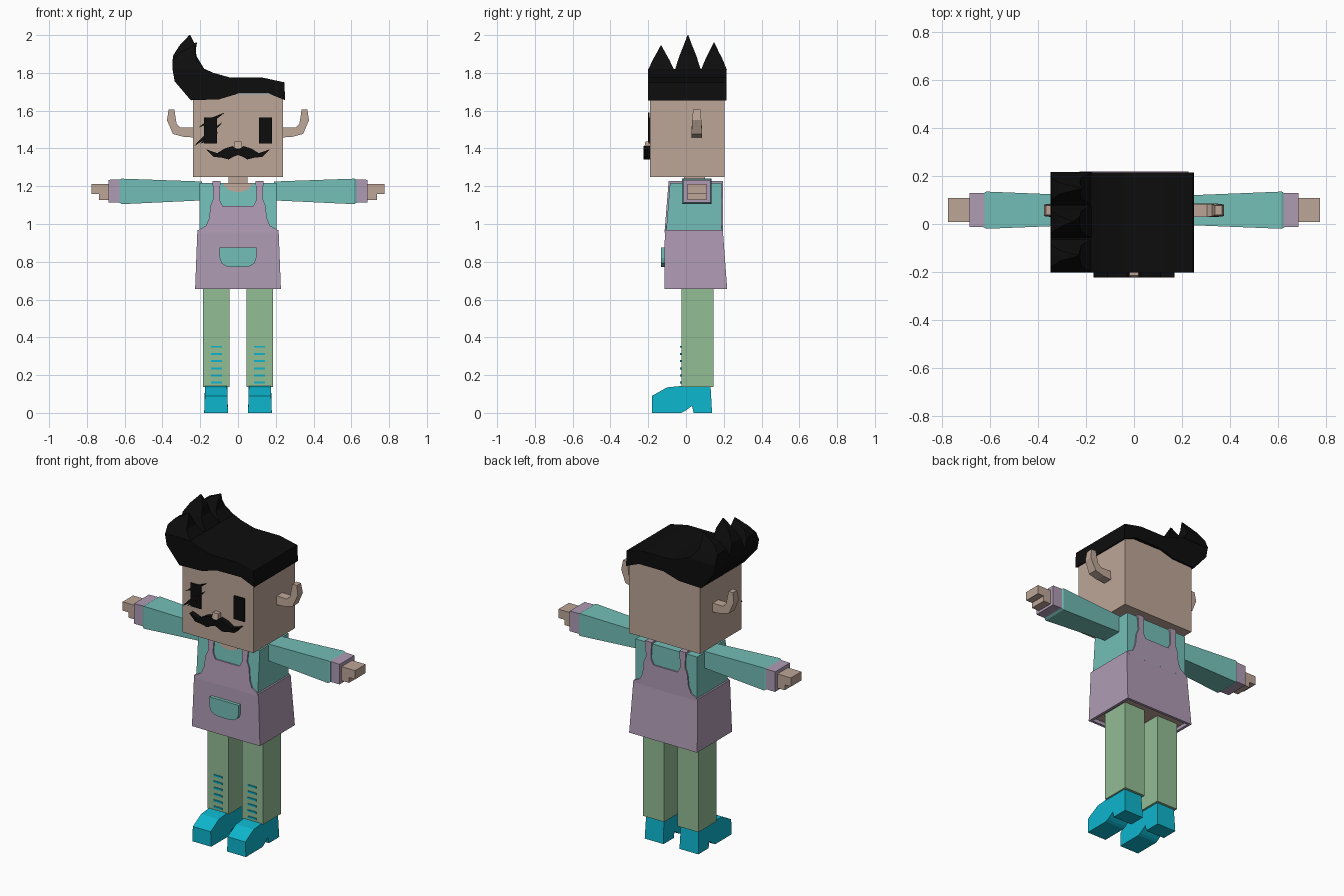
import bpy, bmesh, math

cube = bpy.data.objects.get("Cube")
if cube:
    bpy.data.objects.remove(cube, do_unlink=True)


def material(name, rgb):
    m = bpy.data.materials.new(name)
    m.use_nodes = True
    m.diffuse_color = (*rgb, 1)
    m.node_tree.nodes["Principled BSDF"].inputs["Base Color"].default_value = (*rgb, 1)
    return m


SKIN = material("skin", (0.51, 0.38, 0.31))
BLACK = material("black", (0.004, 0.004, 0.004))
TEAL = material("teal", (0.175, 0.52, 0.48))
PURPLE = material("mauve", (0.43, 0.33, 0.46))
GREEN = material("green", (0.29, 0.51, 0.30))
CYAN = material("cyan", (0.004, 0.46, 0.61))


def loft(name, rings, mat):
    """Skin a closed solid through rings of equal point count."""
    bm = bmesh.new()
    loops = [[bm.verts.new(p) for p in ring] for ring in rings]
    n = len(loops[0])
    for a, b in zip(loops, loops[1:]):
        for i in range(n):
            j = (i + 1) % n
            bm.faces.new((a[i], a[j], b[j], b[i]))
    bm.faces.new(loops[0])
    bm.faces.new(loops[-1])
    bmesh.ops.recalc_face_normals(bm, faces=bm.faces)
    me = bpy.data.meshes.new(name)
    bm.to_mesh(me)
    bm.free()
    me.materials.append(mat)
    ob = bpy.data.objects.new(name, me)
    bpy.context.scene.collection.objects.link(ob)
    return ob


def prism(name, pts, lo, hi, mat):
    """Extrude an x-z outline along y; lo and hi may depend on height."""
    f = lambda v, z: v(z) if callable(v) else v
    return loft(name, [[(x, f(v, z), z) for x, z in pts] for v in (lo, hi)], mat)


def rect_z(x0, x1, y0, y1, z):
    return [(x0, y0, z), (x1, y0, z), (x1, y1, z), (x0, y1, z)]


def rect_x(x, y0, y1, z0, z1):
    return [(x, y0, z0), (x, y1, z0), (x, y1, z1), (x, y0, z1)]


def box(name, x0, x1, y0, y1, z0, z1, mat):
    return loft(name, [rect_z(x0, x1, y0, y1, z) for z in (z0, z1)], mat)


def symmetric(half):
    return half + [(-x, z) for x, z in reversed(half) if x != 0]


# Head, neck and face
box("head", -0.237, 0.237, -0.19, 0.205, 1.25, 1.685, SKIN)
box("neck", -0.05, 0.05, -0.01, 0.1, 1.18, 1.26, SKIN)
loft("nose", [rect_z(-0.022, 0.022, -0.222, -0.185, 1.40),
              rect_z(-0.018, 0.018, -0.215, -0.185, 1.437)], SKIN)
box("left_eye", 0.11, 0.18, -0.198, -0.189, 1.425, 1.565, BLACK)
box("right_eye", -0.18, -0.11, -0.198, -0.189, 1.425, 1.565, BLACK)
slashes = [(-0.07, 1.59, -0.21, 1.51), (-0.08, 1.54, -0.235, 1.41), (-0.105, 1.485, -0.2, 1.425)]
for i, (xa, za, xb, zb) in enumerate(slashes):
    xm, zm = (xa + xb) / 2, (za + zb) / 2
    prism(f"eye_slash_{i + 1}", [(xa, za), (xm - 0.007, zm + 0.01), (xb, zb), (xm + 0.007, zm - 0.01)],
          -0.202, -0.194, BLACK)
moustache = symmetric([(0, 1.395), (0.03, 1.412), (0.07, 1.40), (0.11, 1.375), (0.168, 1.395),
                       (0.13, 1.355), (0.09, 1.352), (0.05, 1.342), (0.02, 1.358), (0, 1.365)])
prism("moustache", moustache, -0.224, -0.185, BLACK)

# Swept hair with three spikes
hair = [(-0.25, 1.655), (-0.335, 1.755), (-0.347, 1.82), (-0.175, 1.82), (-0.13, 1.80),
        (-0.04, 1.775), (0.13, 1.775), (0.245, 1.75), (0.25, 1.655), (0.16, 1.692),
        (0, 1.69), (-0.1, 1.66)]
prism("hair", hair, -0.202, 0.215, BLACK)
for i, (y, top, tip) in enumerate([(-0.132, 1.945, -0.235), (0.01, 2.0, -0.255), (0.148, 1.96, -0.22)]):
    h = top - 1.815
    loft(f"hair_spike_{i + 1}", [
        rect_z(-0.347, -0.175, y - 0.069, y + 0.069, 1.815),
        rect_z(-0.345, -0.22, y - 0.045, y + 0.045, 1.815 + h * 0.4),
        rect_z(-0.31, -0.225, y - 0.023, y + 0.023, 1.815 + h * 0.7),
        rect_z(tip - 0.003, tip + 0.003, y - 0.002, y + 0.002, top)], BLACK)

# Torso, with front and back planes that follow its slope
front = lambda z: -0.105 + 0.08 * (z - 0.965)
back = lambda z: 0.188
loft("torso", [rect_z(-0.205, 0.205, front(z), back(z), z) for z in (0.94, 1.217)], TEAL)
collar = [(0.075 * math.cos(a), 1.217 - 0.048 * math.sin(a)) for a in
          [math.pi * k / 8 for k in range(9)]]
prism("neckline", collar, lambda z: front(z) - 0.004, lambda z: front(z) + 0.01, SKIN)

# Apron skirt with a recessed underside
skirt = loft("skirt", [rect_z(-0.227, 0.227, -0.115, 0.218, 0.657),
                       rect_z(-0.215, 0.215, -0.112, 0.195, 0.967)], PURPLE)
skirt.data.materials.append(SKIN)
bm = bmesh.new()
bm.from_mesh(skirt.data)
under = min(bm.faces, key=lambda f: f.calc_center_median().z)
bmesh.ops.inset_region(bm, faces=[under], thickness=0.022, depth=0)
bmesh.ops.inset_region(bm, faces=[under], thickness=0.001, depth=-0.02)
under.material_index = 1
bm.to_mesh(skirt.data)
bm.free()

# Bib panels, straps and pocket
bib = symmetric([(0.213, 0.955), (0.205, 0.972), (0.17, 0.99), (0.153, 1.03), (0.145, 1.10),
                 (0.13, 1.135), (0.135, 1.226), (0.093, 1.226), (0.098, 1.13), (0.08, 1.095)])
prism("front_bib", bib, lambda z: front(z) - 0.008, lambda z: front(z) + 0.004, PURPLE)
prism("back_bib", bib, lambda z: back(z) - 0.004, lambda z: back(z) + 0.008, PURPLE)
pocket = symmetric([(0.097, 0.875), (0.097, 0.82), (0.088, 0.793), (0.065, 0.777), (0.03, 0.772)])
prism("pocket", pocket, -0.133, -0.105, TEAL)


# Parts that repeat on both sides
ear = [(0.22, 1.457), (0.29, 1.462), (0.345, 1.477), (0.376, 1.55), (0.367, 1.606),
       (0.337, 1.606), (0.325, 1.53), (0.305, 1.51), (0.22, 1.512)]
shoe = [(-0.18, 0), (-0.18, 0.09), (-0.1, 0.135), (-0.03, 0.142), (0.13, 0.142), (0.138, 0),
        (0.04, 0), (0.032, 0.037), (-0.008, 0.008), (-0.025, 0)]
for side, s in (("left", 1), ("right", -1)):
    def mirrored(rings):
        return [[(s * x, y, z) for x, y, z in ring] for ring in rings]

    def part(name, rings, mat):
        return loft(f"{side}_{name}", mirrored(rings), mat)

    def block(name, x0, x1, y0, y1, z0, z1, mat):
        return part(name, [rect_z(x0, x1, y0, y1, z) for z in (z0, z1)], mat)

    # Ear narrows towards its tip
    part("ear", [[(x, 0.057 + e * (0.028 - 0.08 * max(0, z - 1.5)), z) for x, z in ear]
                 for e in (-1, 1)], SKIN)
    block("strap", 0.093, 0.135, front(1.2) - 0.006, back(1.2) + 0.008, 1.2, 1.228, PURPLE)

    # Arm, cuff and hand
    part("sleeve", [rect_x(0.19, -0.003, 0.118, 1.125, 1.225),
                    rect_x(0.615, -0.02, 0.135, 1.105, 1.24),
                    rect_x(0.628, -0.013, 0.128, 1.113, 1.233)], TEAL)
    part("cuff", [rect_x(0.62, -0.012, 0.13, 1.113, 1.236),
                  rect_x(0.686, -0.012, 0.13, 1.113, 1.234)], PURPLE)
    block("palm", 0.67, 0.735, 0.008, 0.108, 1.128, 1.213, SKIN)
    block("fingers", 0.73, 0.776, 0.008, 0.108, 1.16, 1.213, SKIN)

    # Leg with lace stripes
    block("trouser_leg", 0.045, 0.185, -0.025, 0.145, 0.138, 0.69, GREEN)
    for i in range(6):
        z = 0.16 + 0.038 * i
        block(f"lace_{i + 1}", 0.085, 0.142, -0.031, -0.024, z - 0.005, z + 0.005, CYAN)

    # Heeled shoe, wider at the sole
    part("shoe", [[(0.116 + e * (0.063 - 0.04 * min(z, 0.1)), y, z) for y, z in shoe]
                  for e in (-1, 1)], CYAN)
